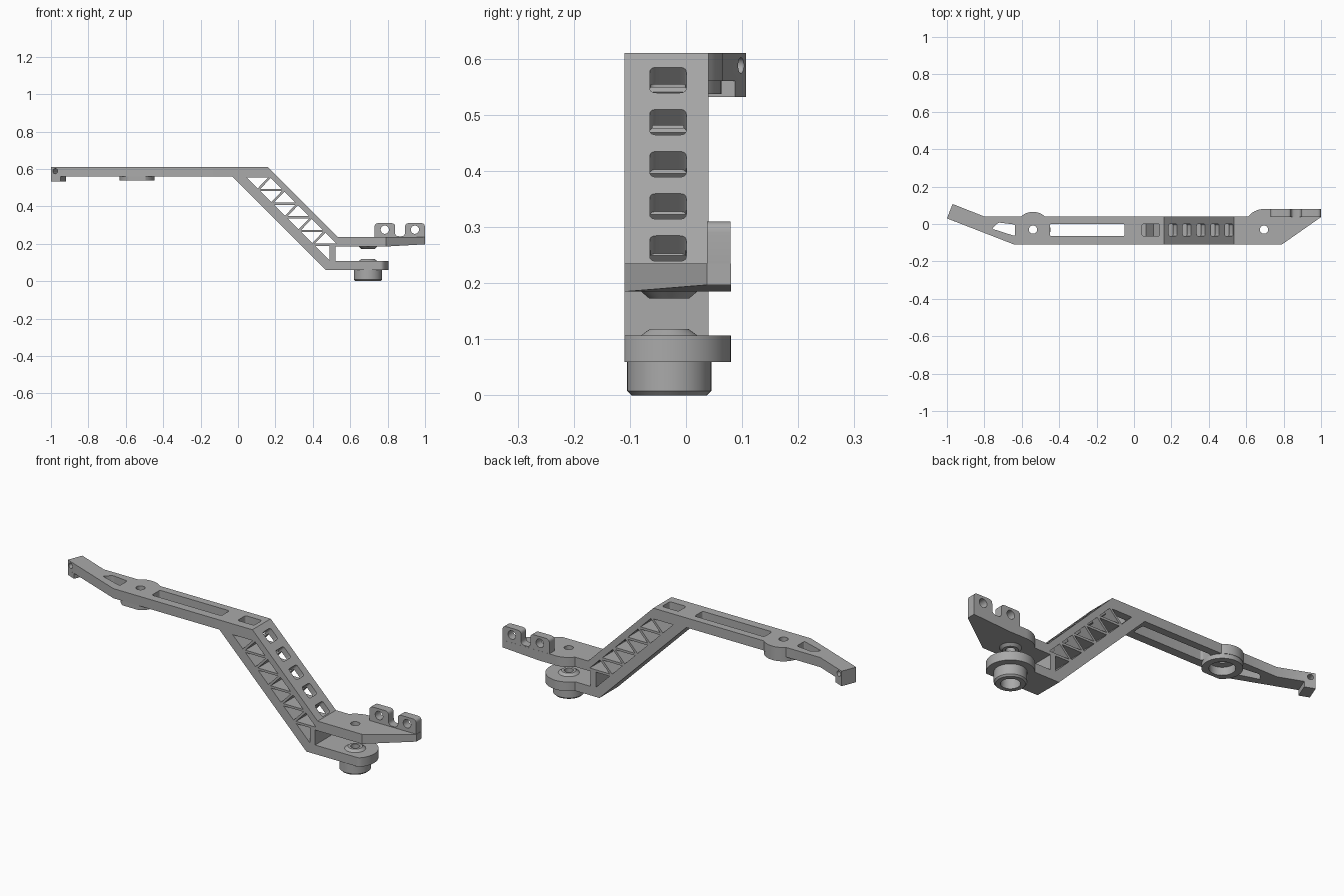
import bpy, bmesh, math
from mathutils import Matrix, Vector

if "Cube" in bpy.data.objects:
    bpy.data.objects.remove(bpy.data.objects["Cube"])

grey = bpy.data.materials.new("satin grey")
grey.use_nodes = True
COLOUR = (0.4, 0.4, 0.4, 1)
grey.diffuse_color = COLOUR
grey.node_tree.nodes["Principled BSDF"].inputs["Base Color"].default_value = COLOUR

FRONT, BACK = -0.11, 0.04      # depth limits of the arm
MID = -0.032                   # centre line of slots and pivots
PIVOT = (0.695, -0.03)         # lower pivot
SEAT = (-0.54, -0.03)          # ring seat on the upper arm


def finish(name, bm):
    bmesh.ops.recalc_face_normals(bm, faces=bm.faces)
    mesh = bpy.data.meshes.new(name)
    bm.to_mesh(mesh)
    bm.free()
    mesh.materials.append(grey)
    ob = bpy.data.objects.new(name, mesh)
    bpy.context.collection.objects.link(ob)
    return ob


def prism(name, pts, lo, hi, axis="Z", matrix=None):
    """Extrude a flat outline from lo to hi along Z or Y."""
    bm = bmesh.new()
    place = (lambda a, b, c: (a, b, c)) if axis == "Z" else (lambda a, b, c: (a, c, b))
    face = bm.faces.new([bm.verts.new(place(a, b, lo)) for a, b in pts])
    new = bmesh.ops.extrude_face_region(bm, geom=[face])["geom"]
    shift = Vector(place(0, 0, hi - lo))
    bmesh.ops.translate(bm, verts=[v for v in new if isinstance(v, bmesh.types.BMVert)], vec=shift)
    if matrix:
        bm.transform(matrix)
    return finish(name, bm)


def lathe(name, profile, centre, steps=48):
    """Spin a closed radius/height profile about a vertical axis."""
    bm = bmesh.new()
    verts = [bm.verts.new((r, 0, z)) for r, z in profile]
    edges = [bm.edges.new((v, verts[i - 1])) for i, v in enumerate(verts)]
    bmesh.ops.spin(bm, geom=verts + edges, cent=(0, 0, 0), axis=(0, 0, 1),
                   angle=math.tau, steps=steps, use_merge=True)
    bmesh.ops.remove_doubles(bm, verts=bm.verts, dist=1e-5)
    bm.transform(Matrix.Translation((*centre, 0)))
    return finish(name, bm)


def arc(centre, r, a0, a1, n=24):
    angles = [math.radians(a0 + (a1 - a0) * i / n) for i in range(n + 1)]
    return [(centre[0] + r * math.cos(a), centre[1] + r * math.sin(a)) for a in angles]


def circle(centre, r):
    return arc(centre, r, 0, 352.5, 47)


def rounded(pts, r, n=5):
    """Round every corner of an outline with a small curve."""
    out = []
    for i, p in enumerate(pts):
        p = Vector(p)
        a, b = Vector(pts[i - 1]) - p, Vector(pts[(i + 1) % len(pts)]) - p
        a, b = p + a.normalized() * r, p + b.normalized() * r
        for k in range(n + 1):
            t = k / n
            out.append(tuple(a * (1 - t) ** 2 + p * 2 * t * (1 - t) + b * t * t))
    return out


def slot(cx, cy, w, h, r=0.012):
    w, h = w / 2, h / 2
    return rounded([(cx - w, cy - h), (cx + w, cy - h), (cx + w, cy + h), (cx - w, cy + h)], r)


def cut(ob, cutter):
    mod = ob.modifiers.new("cut", "BOOLEAN")
    mod.operation, mod.solver, mod.object = "DIFFERENCE", "EXACT", cutter
    bpy.context.view_layer.objects.active = ob
    bpy.ops.object.modifier_apply(modifier=mod.name)
    bpy.data.objects.remove(cutter)


# Upper arm with angled tip and a bulge around the ring seat
bulge = arc(SEAT, 0.095, 47.5, 132.5, 16)
upper_arm = prism("upper_arm", [(-0.03, FRONT), (-0.03, BACK)] + bulge +
                  [(-0.80, BACK), (-0.97, 0.107), (-1, 0.03), (-0.64, FRONT)], 0.56, 0.61)
cut(upper_arm, prism("c", slot(-0.25, MID, 0.40, 0.066), 0.5, 0.7))
cut(upper_arm, prism("c", rounded([(-0.76, -0.025), (-0.725, 0.008), (-0.635, -0.003),
                                   (-0.635, -0.065)], 0.01), 0.5, 0.7))
cut(upper_arm, prism("c", circle(SEAT, 0.06), 0.5, 0.578))
cut(upper_arm, prism("c", circle(SEAT, 0.022), 0.5, 0.7))

# Ring seat beneath the arm, trimmed flush with the front
ring = [(x, max(y, FRONT)) for x, y in circle(SEAT, 0.093)]
ring_seat = prism("ring_seat", ring, 0.537, 0.56)
cut(ring_seat, prism("c", circle(SEAT, 0.06), 0.5, 0.6))

# Hook under the tip, with a cross hole running along the end
tip_hook = prism("tip_hook", [(-1, 0.03), (-0.95, 0.01), (-0.92, 0.087), (-0.97, 0.107)], 0.532, 0.56)
across = Matrix.Translation((-0.962, 0.06, 0.588)) @ Matrix.Rotation(-0.374, 4, "Z")
cut(upper_arm, prism("c", circle((0, 0), 0.014), -0.1, 0.1, "Y", across))

# Sloping truss with the roots of both lower plates
truss = prism("truss", [(-0.03, 0.56), (0.47, 0.06), (0.6, 0.06), (0.6, 0.107), (0.52, 0.107),
                        (0.52, 0.185), (0.6, 0.185), (0.6, 0.235), (0.535, 0.235),
                        (0.16, 0.61), (-0.03, 0.61)], FRONT, BACK, "Y")


def truss_hole(pts):
    """Cut a triangle, pulled in to leave half a web on each side."""
    sides = [(Vector(pts[i - 2]) - Vector(pts[i - 1])).length for i in range(3)]
    c = sum((Vector(p) * s for p, s in zip(pts, sides)), Vector((0, 0))) / sum(sides)
    u, v = Vector(pts[1]) - Vector(pts[0]), Vector(pts[2]) - Vector(pts[0])
    inradius = abs(u.cross(v)) / sum(sides)
    k = 1 - 0.006 / inradius
    cut(truss, prism("c", [tuple(c + (Vector(p) - c) * k) for p in pts], -0.2, 0.2, "Y"))


STEP, LOW, HIGH = 0.073, 0.592, 0.735
for bay in range(5):
    top = 0.56 - bay * STEP
    bot = top - STEP
    truss_hole([(LOW - top, top), (HIGH - top, top), (LOW - bot, bot)])
    truss_hole([(HIGH - top, top), (HIGH - bot, bot), (LOW - bot, bot)])
truss_hole([(LOW - 0.195, 0.195), (0.496, 0.195), (0.496, 0.096)])

# Rounded windows in the sloping top rail and the flat above it
for i in range(5):
    z = 0.262 + i * 0.075
    tilt = Matrix.Translation((0.77 - z, MID, z)) @ Matrix.Rotation(math.pi / 4, 4, "Y")
    cut(truss, prism("c", slot(0, 0, 0.064, 0.065), -0.045, 0.03, "Z", tilt))
cut(truss, prism("c", slot(0.09, MID, 0.095, 0.065), 0.535, 0.7))

# Upper fork plate, its underside rising toward the end
upper_plate = prism("upper_fork_plate", [(0.6, FRONT), (0.79, FRONT), (1, 0.037), (1, 0.08)] +
                    arc(PIVOT, 0.11, 90, 140.5, 14) + [(0.6, BACK)], 0.185, 0.235)
bm = bmesh.new()
bm.from_mesh(upper_plate.data)
bmesh.ops.bisect_plane(bm, geom=bm.verts[:] + bm.edges[:] + bm.faces[:], dist=1e-5,
                       plane_co=(0.79, 0, 0), plane_no=(1, 0, 0))
for v in bm.verts:
    if v.co.z < 0.2 and v.co.x > 0.79:
        v.co.z += (v.co.x - 0.79) * 0.057
bm.to_mesh(upper_plate.data)
bm.free()
cut(upper_plate, prism("c", circle(PIVOT, 0.022), 0.1, 0.3))

# Pair of drilled lugs along the back edge
gap = rounded([(0.84, 0.24), (0.84, 0.36), (0.893, 0.36), (0.893, 0.24)], 0.018)
lugs = prism("hinge_lugs", rounded([(0.73, 0.2), (0.73, 0.31), (0.84, 0.31), (0.84, 0.24),
             (0.893, 0.24), (0.893, 0.31), (0.999, 0.31), (0.999, 0.2)], 0.02),
             0.037, 0.0795, "Y")
for x in (0.785, 0.946):
    cut(lugs, prism("c", circle((x, 0.275), 0.022), 0, 0.2, "Y"))

# Lower fork plate with a round end trimmed at the front
end = [(x, max(y, FRONT)) for x, y in arc(PIVOT, 0.11, -90, 140.5, 40)]
lower_plate = prism("lower_fork_plate", [(0.6, FRONT)] + end + [(0.6, BACK)], 0.06, 0.107)
cut(lower_plate, prism("c", circle(PIVOT, 0.045), 0, 0.2))

# Pivot cup below and the two facing collars
lathe("pivot_cup", [(0.022, 0.118), (0.035, 0.118), (0.05, 0.107), (0.05, 0.06), (0.075, 0.06),
                    (0.075, 0.008), (0.067, 0), (0.045, 0), (0.045, 0.05), (0.022, 0.05)], PIVOT)
lathe("upper_collar", [(0.022, 0.19), (0.022, 0.173), (0.036, 0.173), (0.05, 0.185), (0.05, 0.19)], PIVOT)

# Smooth curved walls, keep machined edges crisp
for ob in bpy.context.collection.objects:
    if ob.type == "MESH" and grey.name in ob.data.materials:
        bpy.ops.object.select_all(action="DESELECT")
        ob.select_set(True)
        bpy.context.view_layer.objects.active = ob
        bpy.ops.object.shade_smooth_by_angle(angle=math.radians(30))
